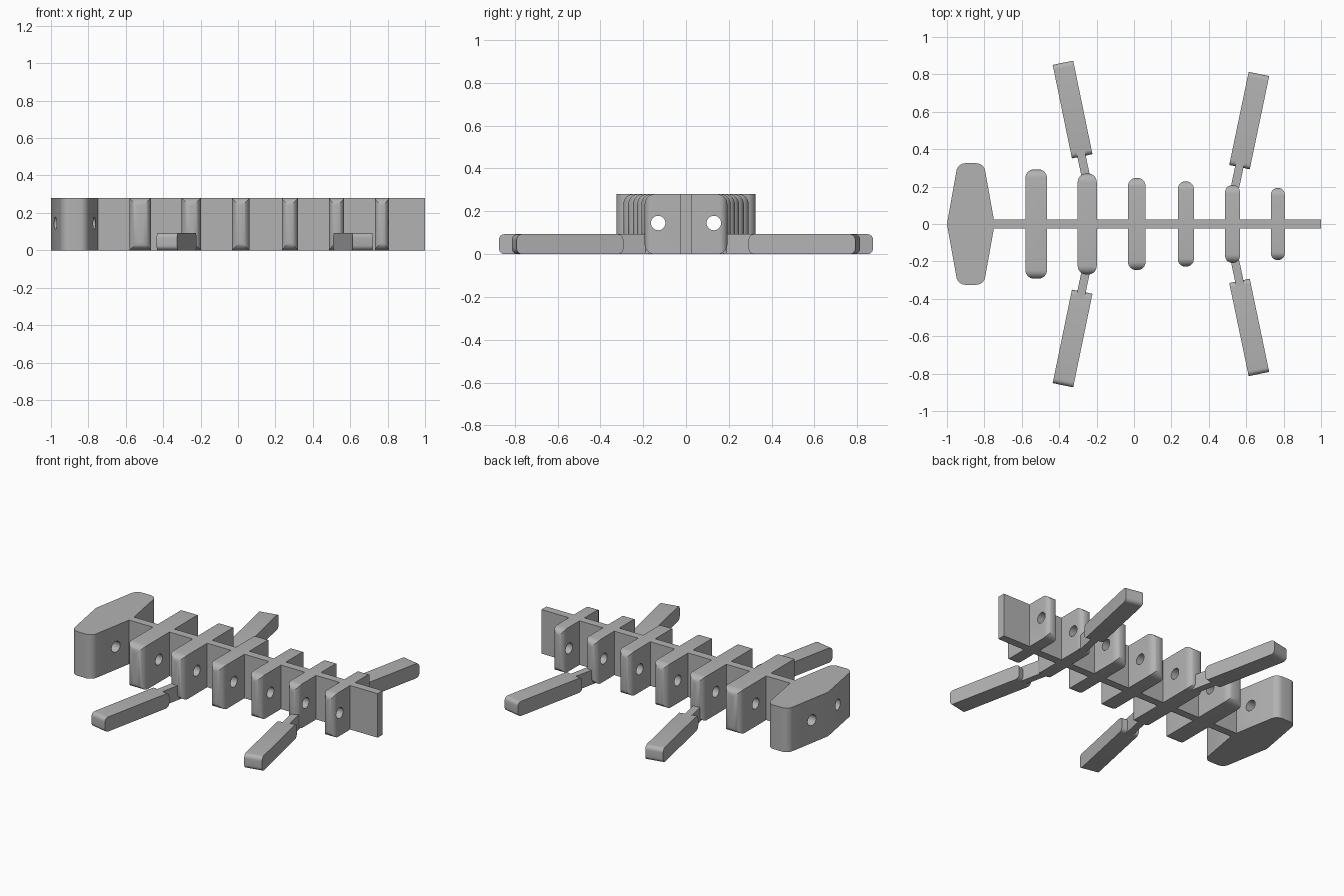
import bpy, bmesh, math
from mathutils import Matrix, Vector

HEIGHT = 0.28
start = bpy.data.objects.get("Cube")
if start:
    bpy.data.objects.remove(start, do_unlink=True)

grey = bpy.data.materials.new("plain grey")
grey.use_nodes = True
grey.diffuse_color = (0.45, 0.45, 0.45, 1)
grey.node_tree.nodes["Principled BSDF"].inputs["Base Color"].default_value = grey.diffuse_color


def make_object(name, bm):
    bmesh.ops.recalc_face_normals(bm, faces=bm.faces)
    mesh = bpy.data.meshes.new(name)
    bm.to_mesh(mesh)
    bm.free()
    mesh.materials.append(grey)
    obj = bpy.data.objects.new(name, mesh)
    bpy.context.collection.objects.link(obj)
    return obj


def activate(obj):
    bpy.ops.object.select_all(action='DESELECT')
    obj.select_set(True)
    bpy.context.view_layer.objects.active = obj


def smooth(obj):
    activate(obj)
    bpy.ops.object.shade_smooth_by_angle(angle=math.radians(30))


def round_edges(bm, edges, radius):
    bmesh.ops.bevel(bm, geom=edges, offset=radius, segments=7, profile=0.5, affect='EDGES')


def block(name, size, centre, axis=None, radius=0):
    """Box whose edges along one axis may be rounded."""
    bm = bmesh.new()
    bmesh.ops.create_cube(bm, size=1, matrix=Matrix.Diagonal((*size, 1)))
    if radius:
        edges = [e for e in bm.edges
                 if abs((e.verts[0].co - e.verts[1].co).normalized()[axis]) > 0.9]
        round_edges(bm, edges, radius)
    bmesh.ops.translate(bm, verts=bm.verts, vec=centre)
    return make_object(name, bm)


def combine(obj, cutter, operation):
    mod = obj.modifiers.new("cut", 'BOOLEAN')
    mod.operation, mod.object, mod.solver = operation, cutter, 'EXACT'
    activate(obj)
    bpy.ops.object.modifier_apply(modifier=mod.name)
    bpy.data.objects.remove(cutter, do_unlink=True)


def drill(obj, x):
    """Pair of lengthwise cord holes."""
    bm = bmesh.new()
    for side in (-1, 1):
        place = Matrix.Translation((x, side * 0.13, 0.145)) @ Matrix.Rotation(math.pi / 2, 4, 'Y')
        bmesh.ops.create_cone(bm, cap_ends=True, segments=24, radius1=0.034,
                              radius2=0.034, depth=0.4, matrix=place)
    combine(obj, make_object("hole_cutter", bm), 'DIFFERENCE')


# Spine
block("spine", (1.76, 0.05, HEIGHT), (0.12, 0, HEIGHT / 2))

# Head: six-sided plate with its outer corners rounded
bm = bmesh.new()
outline = [(-1, 0), (-0.942, -0.325), (-0.803, -0.325), (-0.745, 0), (-0.803, 0.325), (-0.942, 0.325)]
base = bm.faces.new([bm.verts.new((x, y, 0)) for x, y in outline])
raised = bmesh.ops.extrude_face_region(bm, geom=[base])["geom"]
bmesh.ops.translate(bm, verts=[v for v in raised if isinstance(v, bmesh.types.BMVert)],
                    vec=(0, 0, HEIGHT))
corners = [e for e in bm.edges if abs(e.verts[0].co.z - e.verts[1].co.z) > 0.1
           and abs(e.verts[0].co.y) > 0.1]
round_edges(bm, corners, 0.04)
head = make_object("head", bm)
drill(head, -0.87)
smooth(head)

# Ribs: centre, thickness, half width
ribs = [(-0.523, 0.116, 0.292), (-0.25, 0.102, 0.27), (0.015, 0.095, 0.247),
        (0.277, 0.086, 0.228), (0.527, 0.08, 0.208), (0.769, 0.075, 0.193)]
for i, (x, thick, half) in enumerate(ribs):
    centre = (x, 0, HEIGHT / 2)
    rib = block(f"rib_{i + 1}", (thick, half * 2, HEIGHT), centre, 2, min(0.046, thick * 0.48))
    profile = block("rib_profile", (0.3, half * 2, HEIGHT), centre, 0, 0.046)
    combine(rib, profile, 'INTERSECT')
    drill(rib, x)
    smooth(rib)

# Legs and their thin necks: rib point, inner end, outer end
legs = {"rear": ((-0.25, 0.2), (-0.277, 0.362), (-0.38, 0.862)),
        "front": ((0.527, 0.14), (0.564, 0.304), (0.668, 0.802))}
for pair, points in legs.items():
    for label, side in (("left", 1), ("right", -1)):
        root, inner, outer = (Vector((x, y * side, 0.0465)) for x, y in points)
        way = outer - inner
        leg = block(f"{pair}_{label}_leg", (way.length, 0.112, 0.093), (0, 0, 0), 1, 0.026)
        neck = block(f"{pair}_{label}_neck", ((inner - root).length + 0.06, 0.045, 0.093),
                     (0, 0, 0))
        turn = math.atan2(way.y, way.x)
        for obj, middle in ((leg, (inner + outer) / 2),
                            (neck, (root + inner) / 2 + way.normalized() * 0.015)):
            obj.location = middle
            obj.rotation_euler.z = turn
        smooth(leg)
